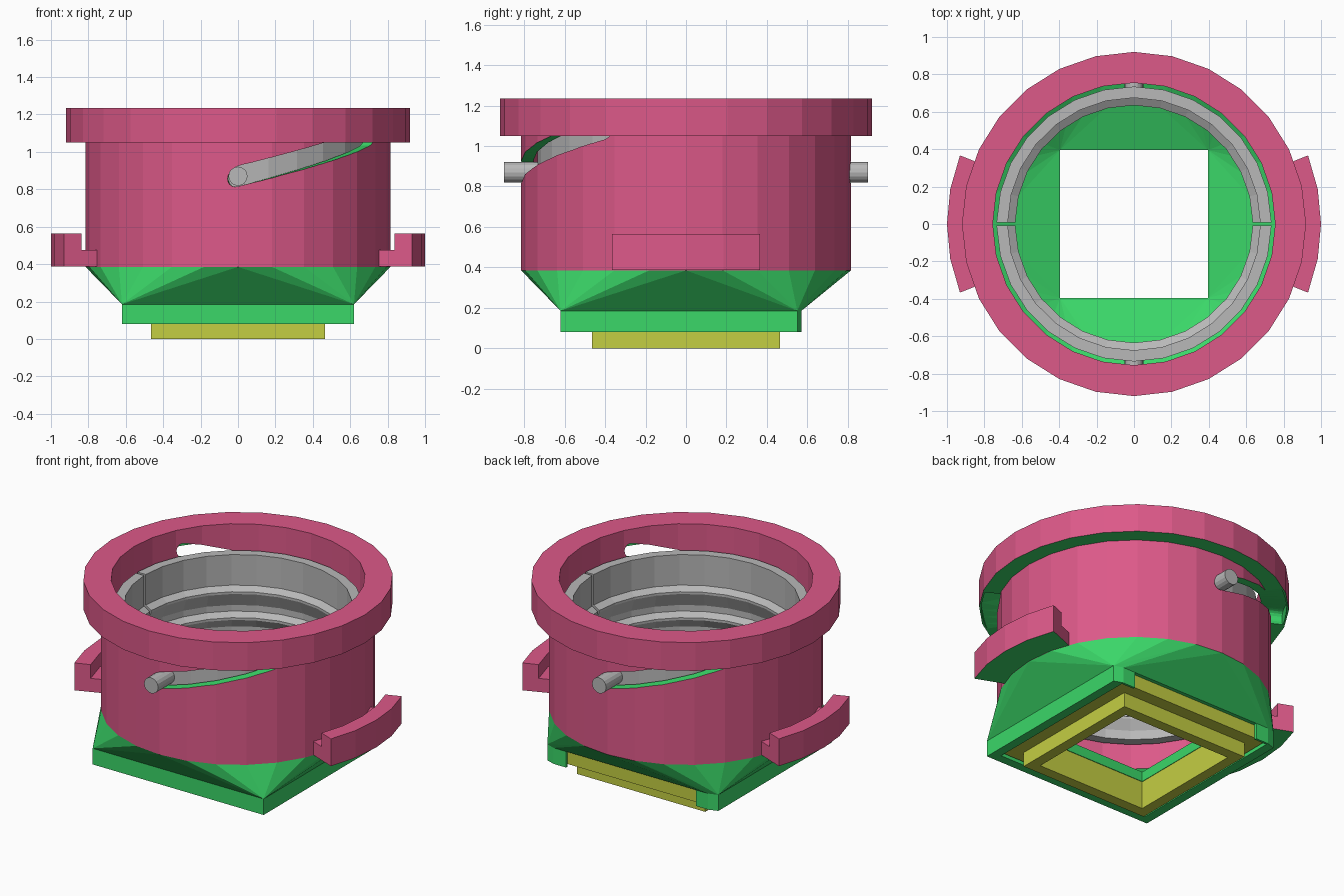
import bpy, bmesh
from math import sin, cos, pi, radians, sqrt

if "Cube" in bpy.data.objects:
    bpy.data.objects.remove(bpy.data.objects["Cube"])

SIDES = 28


def material(name, rgb):
    m = bpy.data.materials.new(name)
    m.diffuse_color = (*rgb, 1)
    m.use_nodes = True
    m.node_tree.nodes["Principled BSDF"].inputs["Base Color"].default_value = m.diffuse_color
    return m


PINK = material("pink", (0.72, 0.10, 0.25))
GREEN = material("green", (0.043, 0.68, 0.14))
YELLOW = material("yellow", (0.55, 0.62, 0.055))
GREY = material("grey", (0.48, 0.48, 0.48))


def finish(name, bm, *mats):
    bmesh.ops.recalc_face_normals(bm, faces=bm.faces[:])
    me = bpy.data.meshes.new(name)
    bm.to_mesh(me)
    bm.free()
    ob = bpy.data.objects.new(name, me)
    bpy.context.collection.objects.link(ob)
    for m in mats:
        me.materials.append(m)
    return ob


def revolve(name, profile, mats, a0=0.0, a1=360.0, n=SIDES):
    """Turn a closed (radius, z) profile about z, capping partial turns."""
    bm = bmesh.new()
    full = abs(a1 - a0) >= 360
    rings = []
    for i in range(n if full else n + 1):
        a = radians(a0 + (a1 - a0) * i / n)
        rings.append([bm.verts.new((r * cos(a), r * sin(a), z)) for r, z in profile])
    k = len(profile)
    for i in range(n):
        p, q = rings[i], rings[(i + 1) % len(rings)]
        for j in range(k):
            bm.faces.new((p[j], q[j], q[(j + 1) % k], p[(j + 1) % k]))
    if not full:
        bm.faces.new(rings[0])
        bm.faces.new(rings[-1])
    return finish(name, bm, *mats)


def hull(name, points, mat):
    bm = bmesh.new()
    for p in points:
        bm.verts.new(p)
    bmesh.ops.convex_hull(bm, input=bm.verts[:])
    return finish(name, bm, mat)


def prism(name, outline, z0, z1, mat):
    return hull(name, [(x, y, z) for x, y in outline for z in (z0, z1)], mat)


def rect(x0, x1, y0, y1):
    return [(x0, y0), (x1, y0), (x1, y1), (x0, y1)]


def circle(r, z):
    return [(r * cos(2 * pi * i / SIDES), r * sin(2 * pi * i / SIDES), z) for i in range(SIDES)]


def cut(ob, cutter):
    mod = ob.modifiers.new("cut", 'BOOLEAN')
    mod.operation = 'DIFFERENCE'
    mod.solver = 'EXACT'
    mod.material_mode = 'TRANSFER'
    mod.object = cutter
    bpy.context.view_layer.objects.active = ob
    bpy.ops.object.modifier_apply(modifier=mod.name)
    bpy.data.objects.remove(cutter)


def undersides_green(ob):
    for f in ob.data.polygons:
        if f.normal.z < -0.7:
            f.material_index = 1


def slot_cutter(start):
    """Rising helical slot with round ends, as a block spanning the wall."""
    bm = bmesh.new()
    half, turn, rise, mid = 0.055, 60.0, 0.216, 0.87
    cap = 3.9
    ends = [cap * (1 - cos(pi / 2 * i / 5)) for i in range(6)]
    phis = [e - cap for e in ends] + [turn * i / 16 for i in range(1, 16)] + [turn + cap - e for e in reversed(ends)]
    rows = []
    for p in phis:
        over = max(-p, p - turn, 0) / cap
        h = max(half * sqrt(max(0, 1 - over * over)), 0.003)
        z = mid + rise * p / turn
        a = radians(start + p)
        rows.append([bm.verts.new((r * cos(a), r * sin(a), z + s * h))
                     for r, s in ((0.735, -1), (0.905, -1), (0.905, 1), (0.735, 1))])
    for p, q in zip(rows, rows[1:]):
        for j in range(4):
            bm.faces.new((p[j], q[j], q[(j + 1) % 4], p[(j + 1) % 4]))
    bm.faces.new(rows[0])
    bm.faces.new(rows[-1])
    bmesh.ops.triangulate(bm, faces=bm.faces[:])
    return finish("slot_cutter", bm, GREEN)


# Outer sleeve with flange and two helical slots
sleeve = revolve("outer_sleeve", [(0.755, 0.385), (0.815, 0.385), (0.815, 1.05),
                                  (0.92, 1.05), (0.92, 1.235), (0.755, 1.235)], (PINK, GREEN))
undersides_green(sleeve)
for start in (-90, 90):
    cut(sleeve, slot_cutter(start))

# L-shaped side hooks
for name, mid in (("right_hook", 0), ("left_hook", 180)):
    hook = revolve(name, [(0.80, 0.386), (1.0, 0.386), (1.0, 0.565), (0.90, 0.565),
                          (0.90, 0.475), (0.80, 0.475)], (PINK, GREEN), mid - 21.5, mid + 21.5, 4)
    undersides_green(hook)

# Split inner clamp ring with ridges, and its two guide pins
clamp = [(0.735, 0.54), (0.735, 1.07), (0.675, 1.07), (0.675, 0.87), (0.635, 0.845), (0.635, 0.83),
         (0.675, 0.74), (0.675, 0.70), (0.635, 0.675), (0.635, 0.66), (0.675, 0.60), (0.675, 0.54)]
for side, a, s in (("back", 0, 1), ("front", 180, -1)):
    revolve(side + "_clamp_half", clamp, (GREY,), a + 0.7, a + 179.3, SIDES // 2)
    bpy.ops.mesh.primitive_cylinder_add(vertices=16, radius=0.051, depth=0.20,
                                        location=(0, s * 0.80, 0.87), rotation=(pi / 2, 0, 0))
    pin = bpy.context.object
    pin.name = side + "_pin"
    pin.data.materials.append(GREY)

# Square-to-round funnel
base = [(-0.62, -0.62), (0.62, -0.62), (0.62, 0.55), (0.56, 0.57), (-0.56, 0.57), (-0.62, 0.55)]
funnel = hull("funnel", [(x, y, 0.185) for x, y in base] + circle(0.815, 0.385), GREEN)
hole = rect(-0.395, 0.395, -0.395, 0.395)
cut(funnel, hull("funnel_cutter", [(x, y, 0.25) for x, y in hole]
                 + circle(0.755, 0.385) + circle(0.755, 0.42), GREEN))
cut(funnel, prism("hole_cutter", hole, 0.15, 0.27, GREEN))

# Square frame below the funnel, open at the back
prism("frame_front", rect(-0.62, 0.62, -0.62, -0.56), 0.08, 0.185, GREEN)
for side, s in (("right", 1), ("left", -1)):
    prism(side + "_frame_rail", [(s * x, y) for x, y in rect(0.56, 0.62, -0.56, 0.552)][:2]
          + [(s * 0.62, 0.55), (s * 0.56, 0.57)], 0.08, 0.185, GREEN)
    prism(side + "_frame_stop", [(s * x, y) for x, y in rect(0.47, 0.56, 0.555, 0.57)],
          0.08, 0.185, GREEN)

# Sliding square insert with a lower lip
revolve("square_insert", [(r * sqrt(2), z) for r, z in
                          ((0.395, 0), (0.465, 0), (0.465, 0.095), (0.55, 0.095), (0.55, 0.182), (0.395, 0.182))],
        (YELLOW,), 45, 405, 4)
